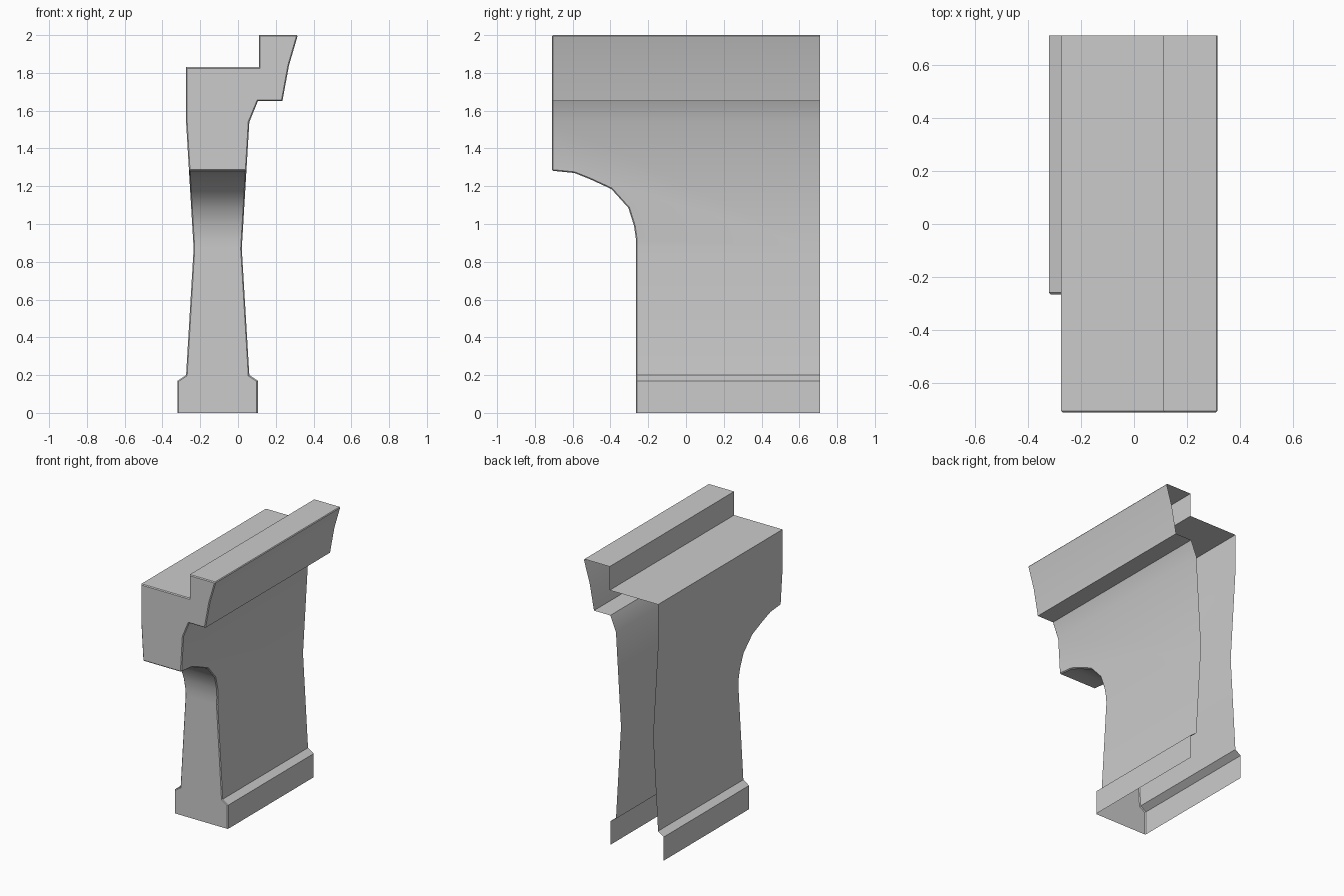
import bpy, bmesh, math
from mathutils import Vector

if "Cube" in bpy.data.objects:
    bpy.data.objects.remove(bpy.data.objects["Cube"])


def prism(name, points, direction):
    """Closed solid: polygon of 3D points swept along a direction."""
    bm = bmesh.new()
    face = bm.faces.new([bm.verts.new(p) for p in points])
    swept = bmesh.ops.extrude_face_region(bm, geom=[face], use_keep_orig=True)["geom"]
    bmesh.ops.translate(bm, vec=Vector(direction),
                        verts=[g for g in swept if isinstance(g, bmesh.types.BMVert)])
    bmesh.ops.recalc_face_normals(bm, faces=bm.faces)
    mesh = bpy.data.meshes.new(name)
    bm.to_mesh(mesh)
    bm.free()
    obj = bpy.data.objects.new(name, mesh)
    bpy.context.collection.objects.link(obj)
    return obj


# Wall section: plinth, waisted shaft, ledge and cornice
section = [(-.32, 0), (-.32, .17), (-.275, .2), (-.235, .87), (-.275, 1.54),
           (-.275, 1.83), (.11, 1.83), (.11, 2), (.317, 2), (.27, 1.84),
           (.235, 1.65), (.105, 1.65), (.06, 1.54), (.02, .87), (.06, .2),
           (.105, .17), (.105, 0)]
wall = prism("arched_wall", [(x, -.71, z) for x, z in section], (0, 1.42, 0))

# Half-arch opening at the front
arch = [(-.9, 1.282), (-.71, 1.282), (-.59, 1.27), (-.51, 1.238), (-.395, 1.185),
        (-.305, 1.085), (-.275, .99), (-.265, .92), (-.265, -.2), (-.9, -.2)]
cutter = prism("arch_cutter", [(-.6, y, z) for y, z in arch], (1.2, 0, 0))
cutter.hide_render = True
cut = wall.modifiers.new("arch", 'BOOLEAN')
cut.operation = 'DIFFERENCE'
cut.solver = 'EXACT'
cut.object = cutter
bpy.context.view_layer.update()
bm = bmesh.new()
bm.from_object(wall, bpy.context.evaluated_depsgraph_get())
wall.modifiers.clear()
bpy.data.objects.remove(cutter)

# Open the back end and the underside
bm.normal_update()
hidden = [f for f in bm.faces
          if all(v.co.y > .709 for v in f.verts) or all(v.co.z < .001 for v in f.verts)]
bmesh.ops.delete(bm, geom=hidden, context='FACES')


# Fine chamfer along the front outline, arch rim and cornice lip
def is_front(f):
    return abs(f.normal.x) < .01 and f.normal.y < -.01


rim = []
for e in bm.edges:
    if len(e.link_faces) != 2 or e.calc_face_angle(0) < math.radians(40):
        continue
    lip = all(v.co.x > .31 and v.co.z > 1.99 for v in e.verts)
    if lip or any(is_front(f) for f in e.link_faces):
        rim.append(e)
bmesh.ops.bevel(bm, geom=rim, offset=.006, offset_type='OFFSET', segments=1,
                profile=.5, affect='EDGES')
bm.to_mesh(wall.data)
bm.free()

bpy.ops.object.select_all(action='DESELECT')
wall.select_set(True)
bpy.context.view_layer.objects.active = wall
bpy.ops.object.shade_smooth_by_angle(angle=math.radians(30))
